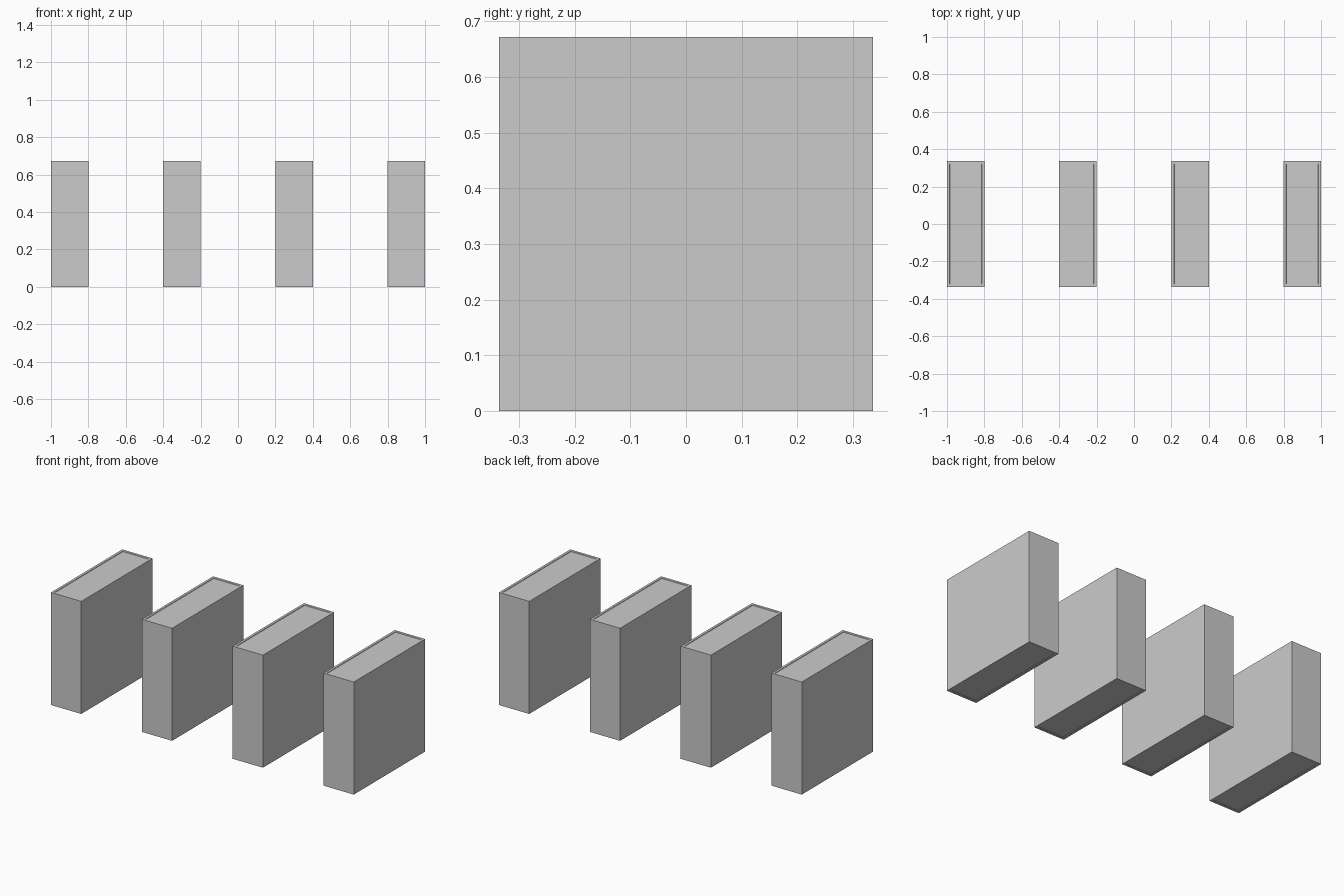
import bpy, bmesh
from mathutils import Matrix

if "Cube" in bpy.data.objects:
    bpy.data.objects.remove(bpy.data.objects["Cube"])

W, D, H = 0.2, 0.672, 0.672   # panel width, depth, height
RIM, RECESS = 0.014, 0.003    # narrow border around the top and bottom faces


def make_panel(name, x):
    bm = bmesh.new()
    bmesh.ops.create_cube(bm, size=1, matrix=Matrix.Diagonal((W, D, H, 1)))
    bm.normal_update()
    # thin rim with a shallow recessed panel on both ends
    ends = [f for f in bm.faces if abs(f.normal.z) > 0.9]
    bmesh.ops.inset_individual(bm, faces=ends, thickness=RIM, use_even_offset=True)
    for f in ends:
        s = 1 if f.calc_center_median().z > 0 else -1
        bmesh.ops.inset_individual(bm, faces=[f], thickness=0.002, use_even_offset=True)
        for v in f.verts:
            v.co.z -= s * RECESS
    mesh = bpy.data.meshes.new(name)
    bm.to_mesh(mesh)
    bm.free()
    ob = bpy.data.objects.new(name, mesh)
    ob.location = (x, 0, H / 2)
    bpy.context.collection.objects.link(ob)


# four evenly spaced upright slabs
for i in range(4):
    make_panel(f"upright_slab_{i + 1}", -0.9 + 0.6 * i)
